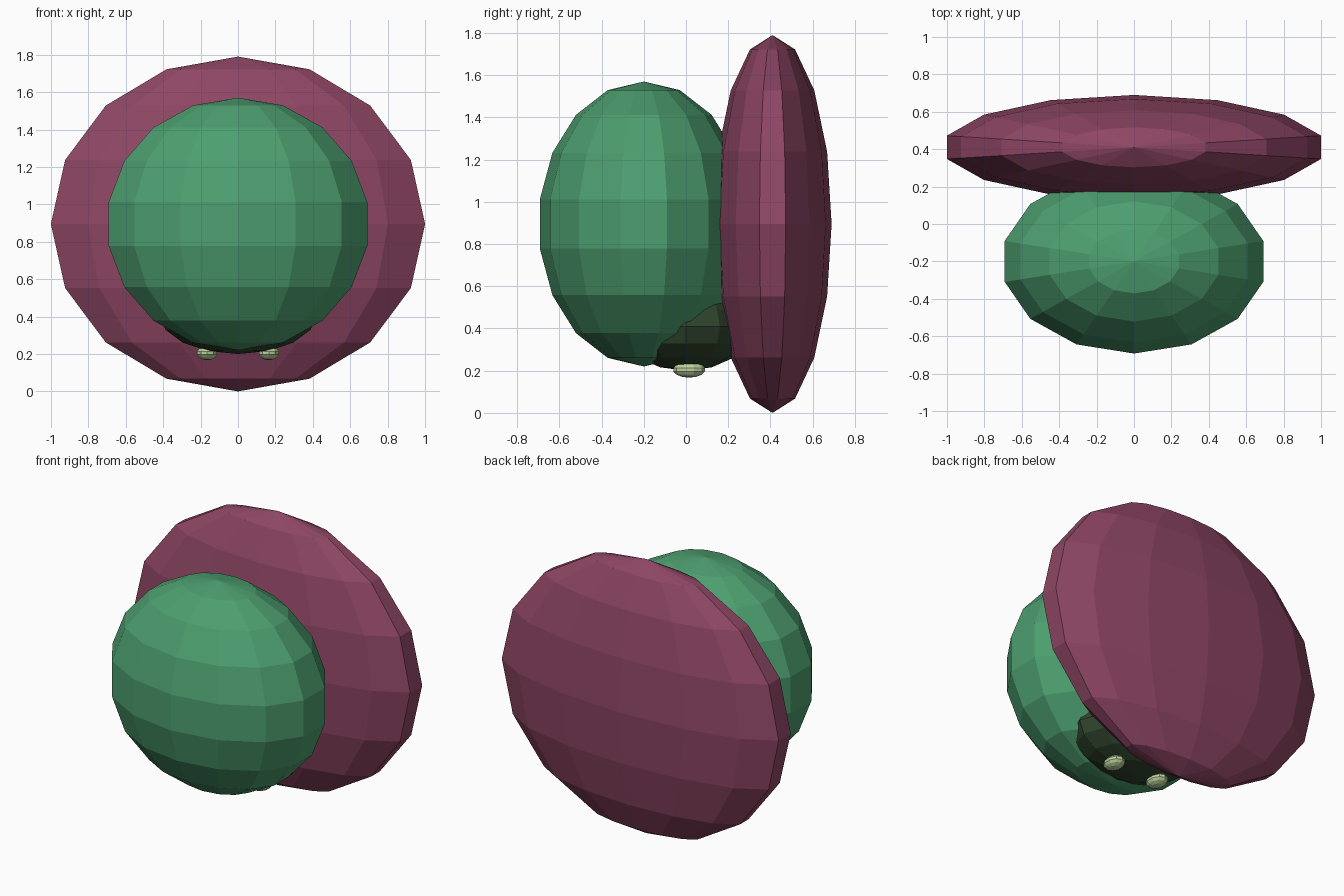
import bpy

cube = bpy.data.objects.get("Cube")
if cube:
    bpy.data.objects.remove(cube, do_unlink=True)


def material(name, colour):
    mat = bpy.data.materials.new(name)
    mat.use_nodes = True
    mat.diffuse_color = (*colour, 1)
    mat.node_tree.nodes["Principled BSDF"].inputs["Base Color"].default_value = (*colour, 1)
    return mat


def ellipsoid(name, centre, radii, segments, rings, mat):
    """Flat-shaded low-poly ellipsoid."""
    bpy.ops.mesh.primitive_uv_sphere_add(segments=segments, ring_count=rings, radius=1, location=centre)
    obj = bpy.context.object
    obj.name = name
    obj.scale = radii
    bpy.ops.object.transform_apply(location=False, rotation=False, scale=True)
    obj.data.materials.append(mat)
    return obj


green = material("leaf green", (0.074, 0.345, 0.16))
maroon = material("plum red", (0.27, 0.061, 0.127))
dark = material("dark moss", (0.03, 0.06, 0.027))
pale = material("pale lime", (0.52, 0.65, 0.34))

# Large rounded front body
ellipsoid("front_body", (0, -0.2, 0.895), (0.72, 0.5, 0.675), 14, 9, green)

# Wide flattened disc at the back
ellipsoid("back_disc", (0, 0.41, 0.895), (1.026, 0.28, 0.895), 14, 8, maroon)

# Dark belly showing between body and disc
ellipsoid("under_belly", (0, 0, 0.41), (0.42, 0.32, 0.21), 12, 8, dark)

# Pair of small pale knobs under the belly
for side, x in (("left", 0.165), ("right", -0.165)):
    ellipsoid(side + "_knob", (x, 0.015, 0.205), (0.058, 0.077, 0.038), 10, 7, pale)
